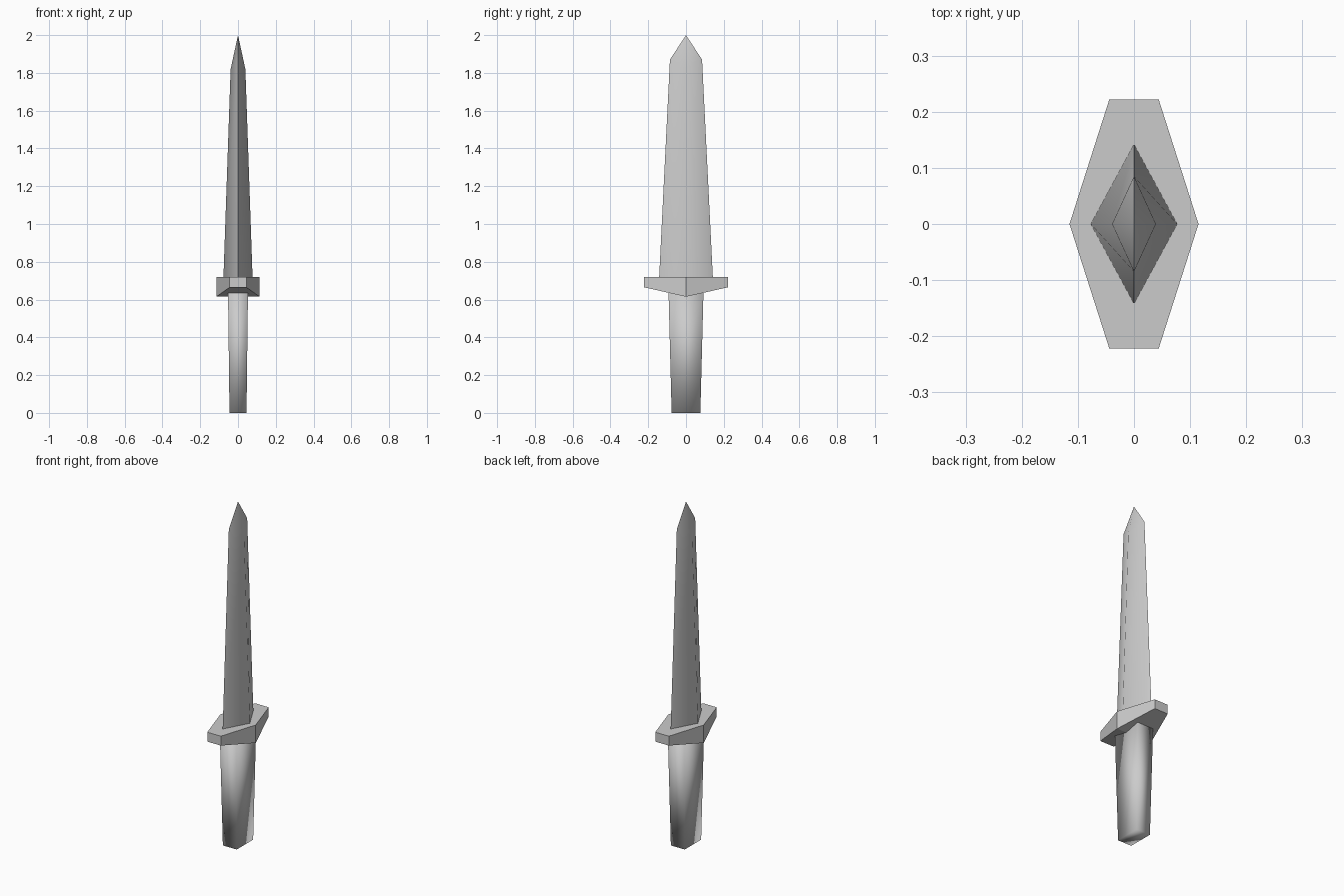
import bpy
import bmesh
import math

cube = bpy.data.objects.get("Cube")
if cube:
    bpy.data.objects.remove(cube, do_unlink=True)

steel = bpy.data.materials.new("light grey")
steel.use_nodes = True
GREY = (0.6, 0.6, 0.6, 1)
steel.diffuse_color = GREY
steel.node_tree.nodes["Principled BSDF"].inputs["Base Color"].default_value = GREY


def loft(name, rings, tip=None, smooth_angle=None):
    """Join matching rings of points, closing with caps or a pointed tip."""
    bm = bmesh.new()
    loops = [[bm.verts.new(p) for p in ring] for ring in rings]
    n = len(loops[0])
    for low, high in zip(loops, loops[1:]):
        for i in range(n):
            j = (i + 1) % n
            bm.faces.new((low[i], low[j], high[j], high[i]))
    if n == 6:  # the guard's underside folds along its middle
        a = loops[0]
        bm.faces.new((a[0], a[1], a[2], a[3]))
        bm.faces.new((a[3], a[4], a[5], a[0]))
    else:
        bm.faces.new(loops[0])
    if tip:
        point = bm.verts.new(tip)
        for i in range(n):
            bm.faces.new((loops[-1][i], loops[-1][(i + 1) % n], point))
    else:
        bm.faces.new(loops[-1])
    bmesh.ops.recalc_face_normals(bm, faces=bm.faces)
    mesh = bpy.data.meshes.new(name)
    bm.to_mesh(mesh)
    bm.free()
    mesh.materials.append(steel)
    obj = bpy.data.objects.new(name, mesh)
    bpy.context.collection.objects.link(obj)
    if smooth_angle:
        bpy.ops.object.select_all(action='DESELECT')
        obj.select_set(True)
        bpy.context.view_layer.objects.active = obj
        bpy.ops.object.shade_smooth_by_angle(angle=math.radians(smooth_angle))
    return obj


def diamond(x, y, z_ridge, z_edge):
    return [(x, 0, z_ridge), (0, y, z_edge), (-x, 0, z_ridge), (0, -y, z_edge)]


def rectangle(x, y, z):
    return [(x, y, z), (-x, y, z), (-x, -y, z), (x, -y, z)]


def hexagon(z_middle, z_end):
    w, e, y = 0.115, 0.044, 0.222
    return [(w, 0, z_middle), (e, y, z_end), (-e, y, z_end),
            (-w, 0, z_middle), (-e, -y, z_end), (e, -y, z_end)]


# Blade: tapered diamond section with a short point
loft("blade", [diamond(0.077, 0.142, 0.72, 0.72), diamond(0.039, 0.085, 1.82, 1.87)],
     tip=(0, 0, 2), smooth_angle=65)

# Guard: flat-topped hexagon, deeper in the middle
loft("guard", [hexagon(0.615, 0.665), hexagon(0.72, 0.72)])

# Handle: tapered grip with softly shaded sides and crisp ends
handle = loft("handle", [rectangle(0.045, 0.076, 0), rectangle(0.053, 0.093, 0.66)],
              smooth_angle=100)
sharp = handle.data.attributes.get("sharp_edge") or \
    handle.data.attributes.new("sharp_edge", 'BOOLEAN', 'EDGE')
for edge in handle.data.edges:
    a, b = (handle.data.vertices[i].co.z for i in edge.vertices)
    sharp.data[edge.index].value = abs(a - b) < 0.01
